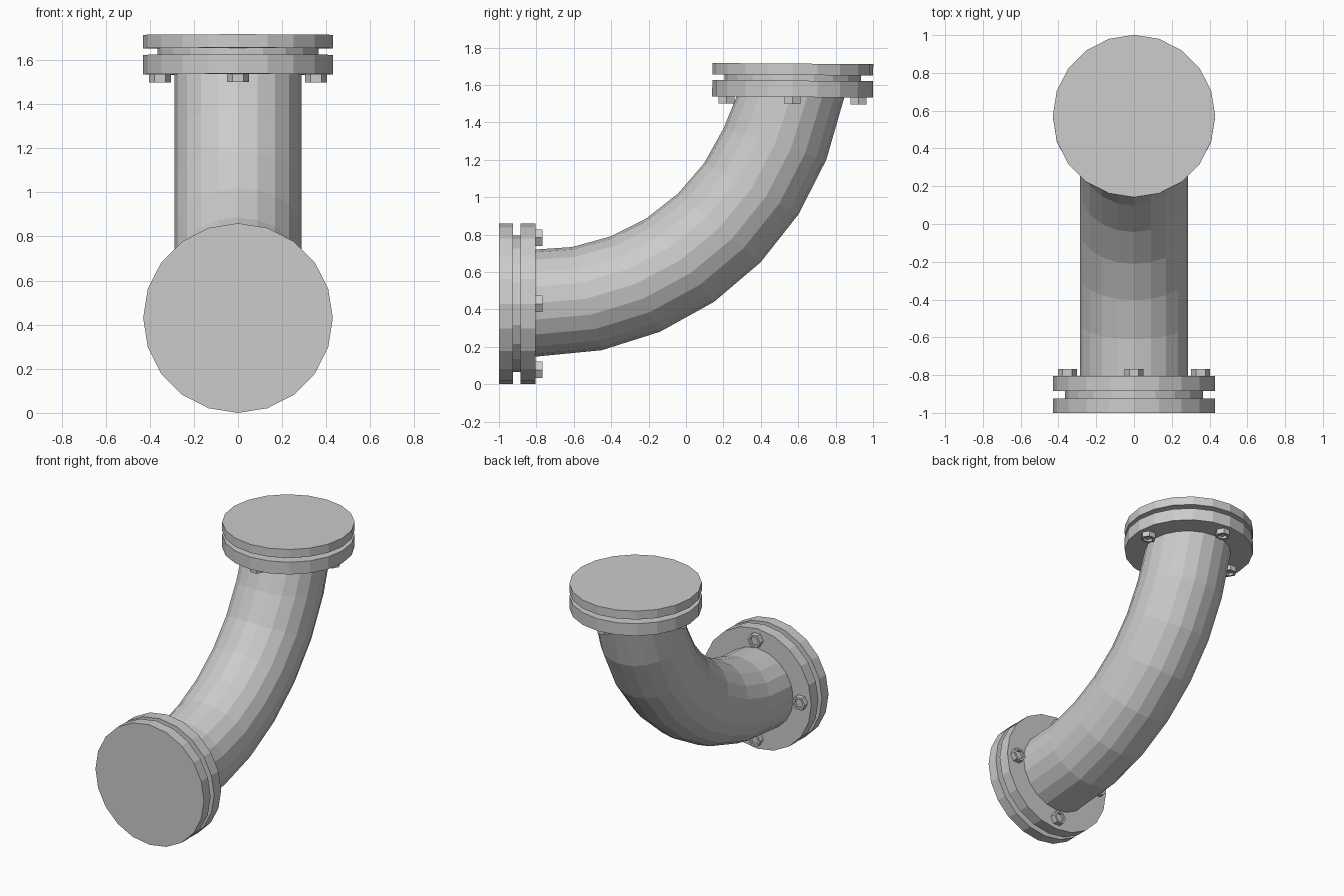
import bpy, bmesh, math
from mathutils import Matrix, Vector

cube = bpy.data.objects.get("Cube")
if cube:
    bpy.data.objects.remove(cube, do_unlink=True)

metal = bpy.data.materials.new("grey_metal")
metal.use_nodes = True
GREY = (0.6, 0.6, 0.6, 1)
metal.diffuse_color = GREY
metal.node_tree.nodes["Principled BSDF"].inputs["Base Color"].default_value = GREY


def finish(name, bm, smooth=False):
    bmesh.ops.recalc_face_normals(bm, faces=bm.faces)
    mesh = bpy.data.meshes.new(name)
    bm.to_mesh(mesh)
    bm.free()
    mesh.materials.append(metal)
    obj = bpy.data.objects.new(name, mesh)
    bpy.context.collection.objects.link(obj)
    return obj


def ring(bm, frame, radius, sides, height):
    """Circle of vertices with the first vertex on the frame's x axis."""
    step = 2 * math.pi / sides
    return [bm.verts.new(frame @ Vector((radius * math.cos(i * step),
                                         radius * math.sin(i * step), height)))
            for i in range(sides)]


def bridge(bm, a, b):
    for i in range(len(a)):
        j = (i + 1) % len(a)
        bm.faces.new((a[i], a[j], b[j], b[i]))


def lathe(name, frame, profile, sides):
    """Stack of (radius, height) rings, capped at both ends."""
    bm = bmesh.new()
    rings = [ring(bm, frame, r, sides, h) for r, h in profile]
    for a, b in zip(rings, rings[1:]):
        bridge(bm, a, b)
    bm.faces.new(rings[0])
    bm.faces.new(rings[-1])
    return finish(name, bm)


def path_frame(y, z, angle):
    """Frame in the x = 0 plane whose z axis points along the given angle."""
    axis = Vector((0, math.cos(angle), math.sin(angle)))
    side = Vector((1, 0, 0))
    up = axis.cross(side)
    return Matrix.Translation((0, y, z)) @ Matrix((side, up, axis)).transposed().to_4x4()


# Curved pipe: rings advance by equal steps while turning upward
SIDES, RADIUS, STEP = 20, 0.287, 0.271
bm = bmesh.new()
rings = [ring(bm, path_frame(-0.85, 0.43, 0), RADIUS, SIDES, 0)]
y, z = -0.80, 0.432
for k in range(7):
    angle = math.radians(4.8 + 11.35 * k)
    if k:
        rings.append(ring(bm, path_frame(y, z, angle), RADIUS, SIDES, 0))
    y += STEP * math.cos(angle + 0.01)
    z += STEP * math.sin(angle + 0.01)
rings.append(ring(bm, path_frame(0.57, 1.57, math.pi / 2), RADIUS, SIDES, 0))
for a, b in zip(rings, rings[1:]):
    bridge(bm, a, b)
bm.faces.new(rings[0])
bm.faces.new(rings[-1])
finish("curved_pipe", bm)

# Flanges: two plates, a gasket between them and four hex nuts on the pipe side
ends = {"front": path_frame(-0.805, 0.43, math.pi),
        "top": path_frame(0.57, 1.535, math.radians(89.6))}
plates = {"front": (0.08, 0.12, 0.195), "top": (0.088, 0.118, 0.179)}
for name, frame in ends.items():
    inner, gap, outer = plates[name]
    lathe(name + "_inner_plate", frame, [(0.43, 0), (0.43, inner)], 20)
    lathe(name + "_gasket", frame, [(0.365, inner - 0.01), (0.365, gap + 0.01)], 20)
    lathe(name + "_outer_plate", frame, [(0.43, gap), (0.43, outer)], 20)
    for i, (dx, dy) in enumerate(((1, 0), (0, 1), (-1, 0), (0, -1))):
        nut = frame @ Matrix.Translation((dx * 0.353, dy * 0.353, 0))
        lathe(f"{name}_nut_{i + 1}", nut,
              [(0.05, 0.005), (0.05, -0.037), (0.034, -0.037), (0.034, -0.02)], 6)
